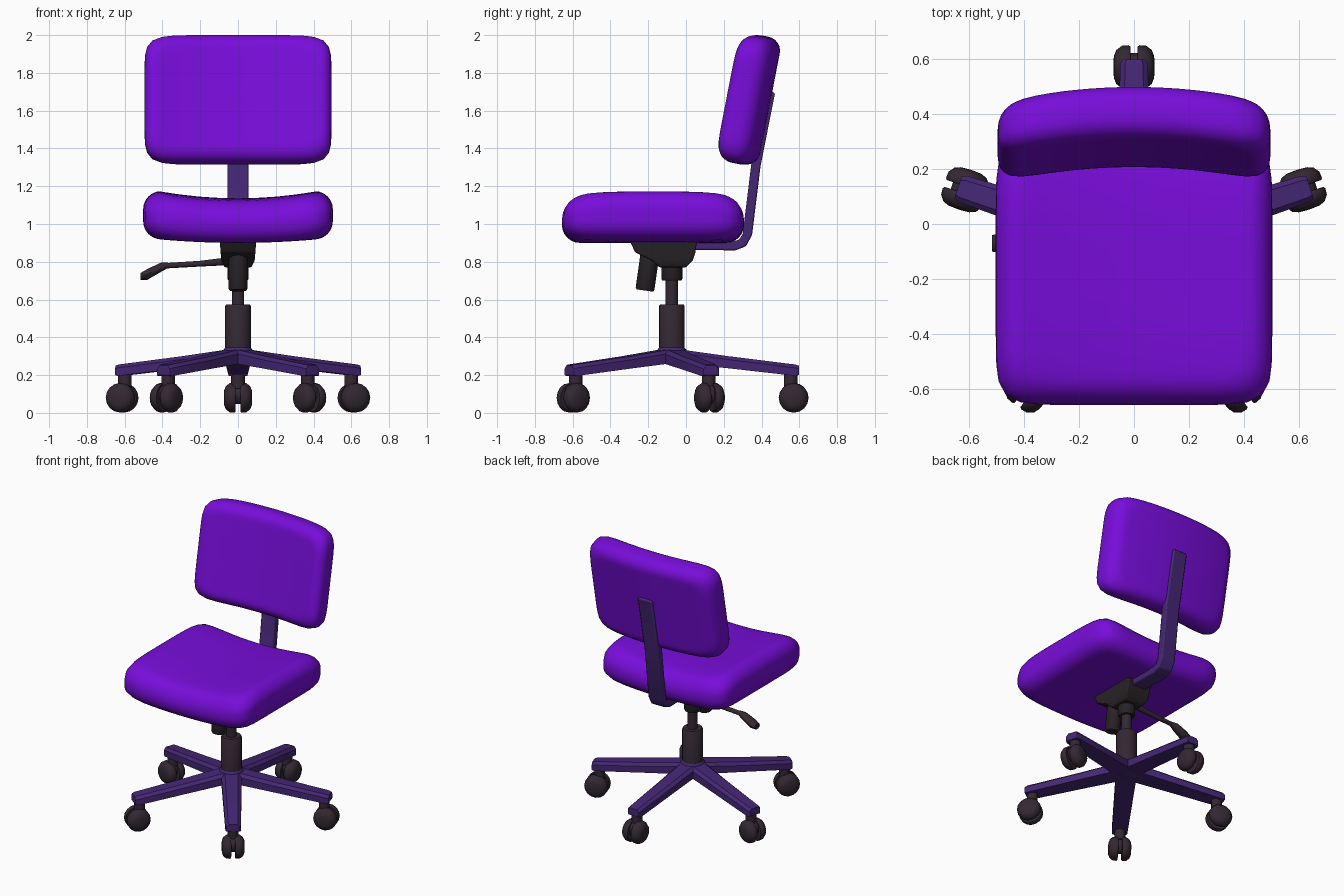
import bpy, bmesh, math
from mathutils import Vector, Matrix

if "Cube" in bpy.data.objects:
    bpy.data.objects.remove(bpy.data.objects["Cube"])


def material(name, rgb):
    m = bpy.data.materials.new(name)
    m.diffuse_color = (*rgb, 1)
    m.use_nodes = True
    m.node_tree.nodes["Principled BSDF"].inputs["Base Color"].default_value = m.diffuse_color
    return m


FABRIC = material("violet fabric", (0.185, 0.004, 0.70))
FRAME = material("dark purple frame", (0.058, 0.020, 0.175))
PLASTIC = material("charcoal plastic", (0.034, 0.021, 0.033))
METAL = material("black metal", (0.021, 0.016, 0.019))


def loft(name, rings, mat, matrix=None, bevel=0, angle=40):
    """Skin a list of equal-length rings and cap both ends."""
    bm = bmesh.new()
    rows = [[bm.verts.new(p) for p in ring] for ring in rings]
    n = len(rows[0])
    for a, b in zip(rows, rows[1:]):
        for i in range(n):
            bm.faces.new((a[i], a[(i + 1) % n], b[(i + 1) % n], b[i]))
    bm.faces.new(rows[0])
    bm.faces.new(rows[-1])
    bmesh.ops.recalc_face_normals(bm, faces=bm.faces)
    if matrix:
        bm.transform(matrix)
    mesh = bpy.data.meshes.new(name)
    bm.to_mesh(mesh)
    bm.free()
    mesh.materials.append(mat)
    ob = bpy.data.objects.new(name, mesh)
    bpy.context.collection.objects.link(ob)
    if bevel:
        mod = ob.modifiers.new("soft edges", 'BEVEL')
        mod.width, mod.segments = bevel, 2
    bpy.ops.object.select_all(action='DESELECT')
    ob.select_set(True)
    bpy.context.view_layer.objects.active = ob
    bpy.ops.object.shade_smooth_by_angle(angle=math.radians(angle))
    return ob


def lathe(name, profile, mat, matrix=None, n=20):
    """Profile of (radius, height) turned about z."""
    rings = [[(r * math.cos(i * math.tau / n), r * math.sin(i * math.tau / n), z)
              for i in range(n)] for r, z in profile]
    return loft(name, rings, mat, matrix)


def cushion(name, hx, hy, t, edge, power, warp):
    """Padded slab with rounded plan and rounded rim, bent by warp(x, y, z)."""
    half = [(0.02, 0, t), (0.25, 0, t), (0.5, 0, t), (0.75, 0, t), (0.92, 0, t)]
    half = [(s, edge, z) for s, _, z in half]
    for k in range(6, -1, -1):
        a = k * math.pi / 12
        half.append((1, edge * (1 - math.cos(a)), t - edge + edge * math.sin(a)))
    full = half + [(s, i, -z) for s, i, z in reversed(half)]
    rings, n = [], 72
    for s, inset, z in full:
        ring = []
        for k in range(n):
            c, d = math.cos(k * math.tau / n), math.sin(k * math.tau / n)
            r = s * (abs(c) ** power + abs(d) ** power) ** (-1 / power)
            ring.append(warp((hx - inset) * r * c, (hy - inset) * r * d, z))
        rings.append(ring)
    return loft(name, rings, FABRIC, angle=60)


# Seat cushion, dished across its width and sloping off at front and back
def seat_warp(x, y, z):
    lift = 0.038 * min(1, (x / 0.42) ** 2) - 0.035 * (abs(y) / 0.48) ** 4 * (z > 0)
    if z < 0:
        lift *= 0.5
    return (x, y - 0.175, 1.018 + z + lift)


cushion("seat", 0.502, 0.482, 0.118, 0.095, 9, seat_warp)


# Backrest, curved around the sitter and leaning back
def back_warp(x, y, z):
    t = z - 0.058 * (x / 0.495) ** 2
    return (x, 0.352 + t + 0.19 * y, 1.657 + 0.98 * y - 0.19 * z)


cushion("backrest", 0.495, 0.345, 0.093, 0.075, 8, back_warp)

# Bent flat bar carrying the backrest
path = [(-0.05, 0.89), (0.26, 0.885), (0.30, 0.90), (0.325, 0.945),
        (0.37, 1.31), (0.447, 1.70)]
rings = []
for i, (y, z) in enumerate(path):
    a, b = path[max(i - 1, 0)], path[min(i + 1, len(path) - 1)]
    d = Vector((b[0] - a[0], b[1] - a[1])).normalized() * 0.025
    rings.append([(sx * 0.055, y - s * d.y, z + s * d.x)
                  for sx, s in ((-1, -1), (1, -1), (1, 1), (-1, 1))])
loft("backrest_bar", rings, FRAME, bevel=0.008)


# Tilt mechanism under the seat
def rect(x, y0, y1, z):
    return [(-x, y0, z), (x, y0, z), (x, y1, z), (-x, y1, z)]


loft("tilt_mechanism", [rect(0.07, -0.14, 0.0, 0.77), rect(0.088, -0.18, 0.035, 0.805),
                        rect(0.092, -0.27, 0.05, 0.85), rect(0.098, -0.305, 0.06, 0.93)],
     METAL, bevel=0.008)
lathe("tension_knob", [(0.044, 0), (0.05, 0.01), (0.05, 0.19)], METAL,
      Matrix.Translation((0, -0.218, 0.648)) @ Matrix.Rotation(math.radians(-8), 4, 'X'), 12)

# Gas lift column
BASE = Matrix.Translation((0, -0.075, 0))
lathe("column_socket", [(0.05, 0.70), (0.056, 0.71), (0.056, 0.80)], METAL, BASE)
lathe("column_piston", [(0.033, 0.55), (0.033, 0.72)], PLASTIC, BASE)
lathe("column_sleeve", [(0.068, 0.28), (0.068, 0.565), (0.062, 0.575)], PLASTIC, BASE)

# Height lever with flat paddle
def lever(name, stations, bevel):
    loft(name, [[(x, -0.07 + w * math.cos(k * math.tau / 10), z + h * math.sin(k * math.tau / 10))
                 for k in range(10)] for x, z, w, h in stations], PLASTIC)


lever("lever_rod", [(-0.05, 0.803, 0.02, 0.022), (-0.2, 0.79, 0.016, 0.016),
                    (-0.40, 0.778, 0.015, 0.015)], 0)
lever("lever_paddle", [(-0.37, 0.782, 0.015, 0.015), (-0.41, 0.77, 0.03, 0.026),
                       (-0.48, 0.733, 0.037, 0.03), (-0.515, 0.722, 0.03, 0.02)], 0)

# Five-arm base with twin-wheel casters
lathe("base_hub", [(0.06, 0.262), (0.085, 0.27), (0.08, 0.33), (0.068, 0.345)], FRAME, BASE)
WHEEL = [(0.03, 0.013), (0.074, 0.013), (0.079, 0.02), (0.077, 0.044),
         (0.062, 0.064), (0.04, 0.073), (0.01, 0.075)]
for k in range(5):
    spoke = BASE @ Matrix.Rotation(math.radians(90 + 72 * k), 4, 'Z')
    arm = [(0.0, 0.068, 0.268, 0.342), (0.3, 0.06, 0.236, 0.30),
           (0.655, 0.05, 0.196, 0.256), (0.672, 0.042, 0.2, 0.25)]
    loft(f"base_arm_{k + 1}",
         [[(r, -w, lo), (r, w, lo), (r, w, hi - 0.018), (r, w * 0.65, hi),
           (r, -w * 0.65, hi), (r, -w, hi - 0.018)] for r, w, lo, hi in arm],
         FRAME, spoke, angle=30)
    at = spoke @ Matrix.Translation((0.645, 0, 0.08))
    lathe(f"caster_stem_{k + 1}", [(0.036, 0.05), (0.036, 0.125)], PLASTIC,
          spoke @ Matrix.Translation((0.63, 0, 0.08)), 12)
    for side in (-1, 1):
        lathe(f"caster_wheel_{k + 1}_{'left' if side > 0 else 'right'}", WHEEL, PLASTIC,
              at @ Matrix.Rotation(side * math.pi / 2, 4, 'X'), 16)
    lathe(f"caster_bridge_{k + 1}", [(0.05, -0.02), (0.05, 0.02)], PLASTIC,
          at @ Matrix.Translation((0, 0, 0.018)) @ Matrix.Rotation(math.pi / 2, 4, 'X'), 16)
